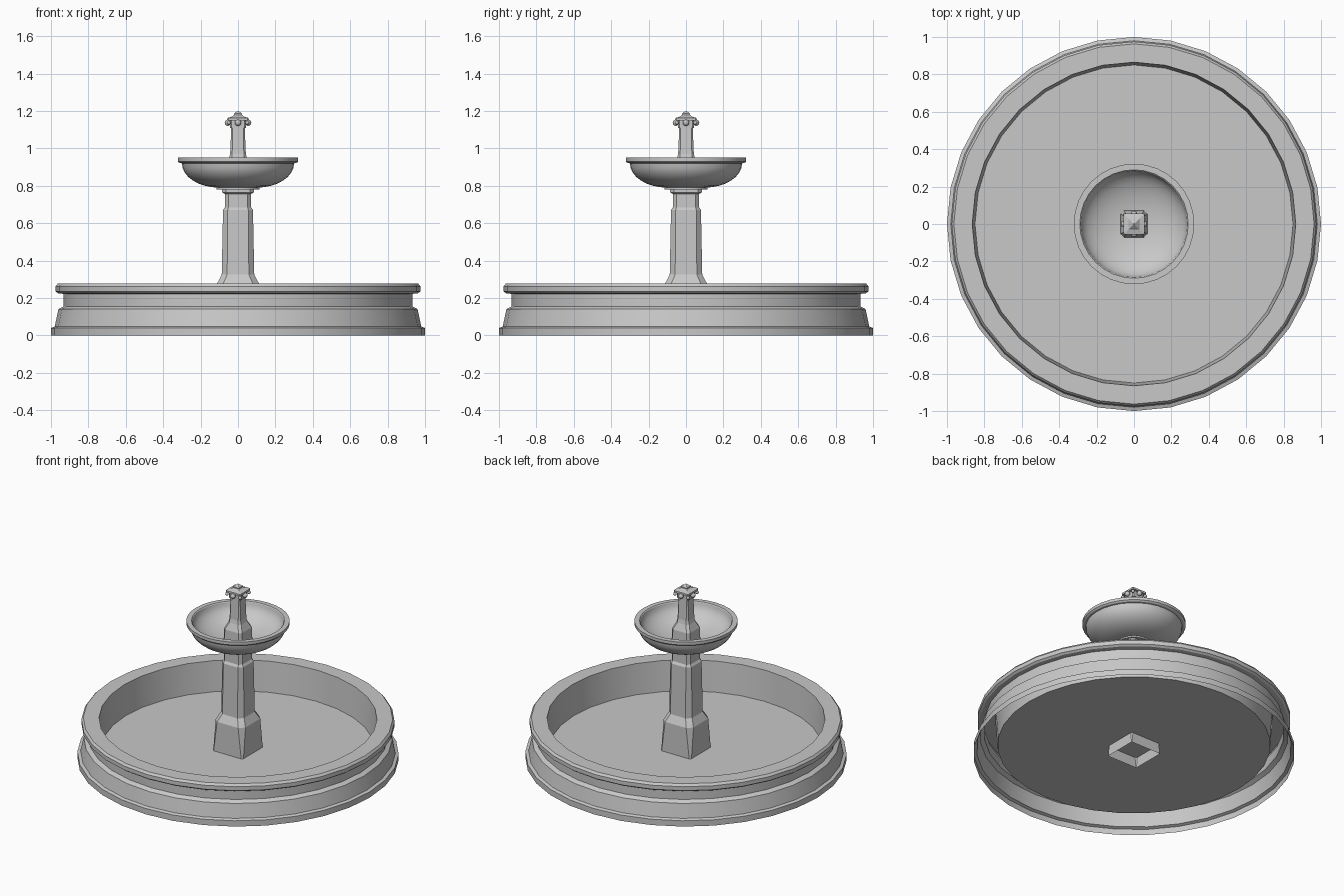
import bpy, bmesh, math
from mathutils import Vector

if "Cube" in bpy.data.objects:
    bpy.data.objects.remove(bpy.data.objects["Cube"], do_unlink=True)

# One stone colour for everything
stone = bpy.data.materials.new("grey_stone")
stone.use_nodes = True
stone.diffuse_color = (0.58, 0.58, 0.58, 1)
stone.node_tree.nodes["Principled BSDF"].inputs["Base Color"].default_value = (0.58, 0.58, 0.58, 1)


def finish(name, bm, angle):
    mesh = bpy.data.meshes.new(name)
    bm.to_mesh(mesh)
    bm.free()
    obj = bpy.data.objects.new(name, mesh)
    bpy.context.collection.objects.link(obj)
    mesh.materials.append(stone)
    bpy.ops.object.select_all(action='DESELECT')
    obj.select_set(True)
    bpy.context.view_layer.objects.active = obj
    bpy.ops.object.shade_smooth_by_angle(angle=math.radians(angle))
    return obj


def loft(bm, rings, cap_start=False, cap_end=False):
    loops = [[bm.verts.new(p) for p in ring] for ring in rings]
    n = len(loops[0])
    for low, high in zip(loops, loops[1:]):
        for i in range(n):
            j = (i + 1) % n
            bm.faces.new((low[i], low[j], high[j], high[i]))
    if cap_start:
        bm.faces.new(loops[0][::-1])
    if cap_end:
        bm.faces.new(loops[-1])


def lathe(name, profile, segments=32, cap_end=False):
    """Revolve (radius, height) points around the z axis."""
    bm = bmesh.new()
    turns = [math.tau * i / segments for i in range(segments)]
    loft(bm, [[(r * math.cos(t), r * math.sin(t), z) for t in turns]
              for r, z in profile], cap_end=cap_end)
    return finish(name, bm, 30)


def pillar(name, sections, cap_start=False):
    """Stack square sections (height, half width, half width of the flat face)."""
    bm = bmesh.new()
    rings = []
    for z, a, c in sections:
        rings.append([(a, -c, z), (a, c, z), (c, a, z), (-c, a, z),
                      (-a, c, z), (-a, -c, z), (-c, -a, z), (c, -a, z)])
    loft(bm, rings, cap_start, True)
    return finish(name, bm, 10)


# Pool wall, open underneath, running over the rim and down to the pool floor
lathe("pool_basin", [
    (1.0, 0), (1.0, .04), (.98, .047), (.96, .14), (.933, .155), (.933, .222),
    (.962, .225), (.975, .235), (.975, .262), (.963, .277),
    (.865, .277), (.85, .07)], cap_end=True)

# Central column with its flared foot, neck and cap
pillar("lower_column", [
    (0, .115, .113), (.275, .113, .08), (.325, .087, .058), (.67, .08, .055),
    (.685, .07, .052), (.755, .07, .052), (.765, .085, .065), (.79, .085, .065)])

# Upper bowl: foot, rounded underside, rim and hollow inside
under = [(.1 + .2 * math.sin(t), .92 - .13 * math.cos(t))
         for t in (math.pi / 2 * i / 8 for i in range(9))]
inside = [(.285 * math.cos(t), .945 - .135 * math.sin(t))
          for t in (math.pi / 2 * i / 9 for i in range(9))]
lathe("upper_bowl", [(.06, .78), (.115, .78), (.115, .79)] + under
      + [(.313, .922), (.322, .93), (.322, .95), (.29, .95)] + inside, cap_end=True)

# Slim post standing in the bowl
pillar("upper_column", [
    (.79, .072, .055), (.9, .068, .052), (.945, .048, .033), (.97, .042, .031),
    (1.11, .036, .029)])

# Head block, overhanging cap and stepped finial
pillar("finial", [
    (1.11, .042, .036), (1.15, .042, .036), (1.15, .056, .05), (1.163, .056, .05),
    (1.17, .03, .029), (1.178, .022, .021), (1.185, .022, .021), (1.2, .004, .003)], True)

# Spouts on the four sides and small knobs on the four corners
for i in range(4):
    turn = math.tau * i / 4
    for name, angle, reach, size in (("spout", turn, .054, .017),
                                     ("corner_knob", turn + math.pi / 4, .07, .011)):
        bm = bmesh.new()
        bmesh.ops.create_uvsphere(bm, u_segments=8, v_segments=6, radius=size)
        bmesh.ops.translate(bm, verts=bm.verts, vec=Vector(
            (reach * math.cos(angle), reach * math.sin(angle), 1.137)))
        finish(f"{name}_{i + 1}", bm, 60)
